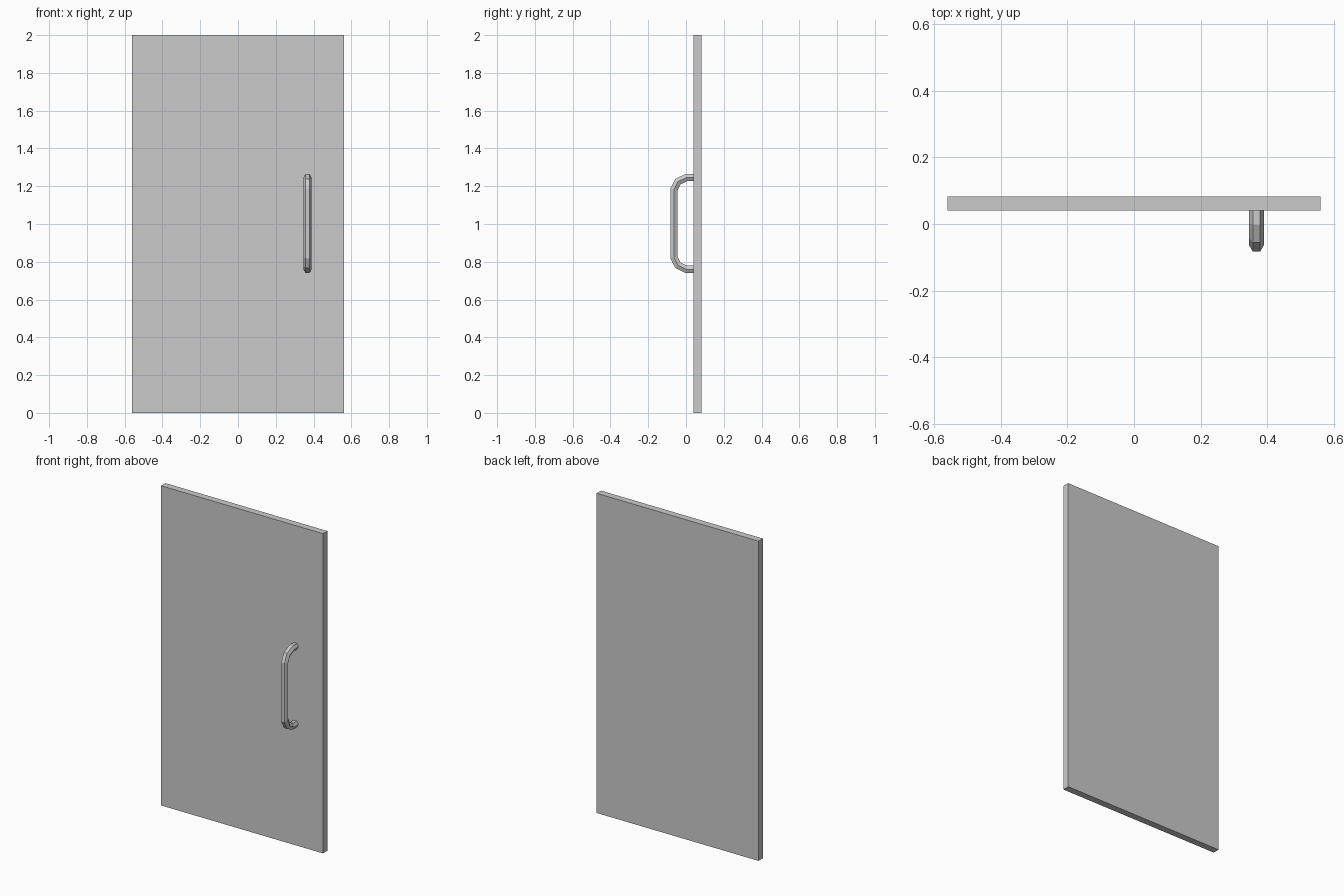
import bpy, bmesh, math
from mathutils import Vector

if "Cube" in bpy.data.objects:
    bpy.data.objects.remove(bpy.data.objects["Cube"])

def finish(bm, name):
    bmesh.ops.recalc_face_normals(bm, faces=bm.faces)
    mesh = bpy.data.meshes.new(name)
    bm.to_mesh(mesh)
    bm.free()
    obj = bpy.data.objects.new(name, mesh)
    bpy.context.collection.objects.link(obj)
    return obj

def slab(name, lo, hi):
    bm = bmesh.new()
    bmesh.ops.create_cube(bm, size=1)
    for v in bm.verts:
        v.co = [(a + b) / 2 + c * (b - a) for a, b, c in zip(lo, hi, v.co)]
    return finish(bm, name)

def tube(name, path, radius, sides):
    """Mitred tube along a path lying in a plane of constant x."""
    bm = bmesh.new()
    across = Vector((1, 0, 0))
    rings = []
    for i, p in enumerate(path):
        d_in = (p - path[max(i - 1, 0)]).normalized()
        d_out = (path[min(i + 1, len(path) - 1)] - p).normalized()
        tangent = (d_in + d_out).normalized()
        normal = across.cross(tangent)
        stretch = 1 / max(tangent.dot(d_in), tangent.dot(d_out))
        ring = []
        for k in range(sides):
            a = 2 * math.pi * k / sides
            ring.append(bm.verts.new(p + across * radius * math.cos(a)
                                     + normal * radius * stretch * math.sin(a)))
        rings.append(ring)
    for r, s in zip(rings, rings[1:]):
        for k in range(sides):
            n = (k + 1) % sides
            bm.faces.new((r[k], r[n], s[n], s[k]))
    bm.faces.new(rings[0])
    bm.faces.new(rings[-1])
    return finish(bm, name)

# Door panel
slab("door_panel", (-0.56, 0.04, 0), (0.56, 0.083, 2))

# Pull handle: upper bend mirrored about its middle height
X, MID = 0.368, 1.003
bend = [(0.04, 0.243), (0.002, 0.243), (-0.042, 0.222), (-0.064, 0.18)]
path = [Vector((X, y, MID + h)) for y, h in bend]
path += [Vector((X, y, MID - h)) for y, h in reversed(bend)]
tube("pull_handle", path, 0.022, 6)
